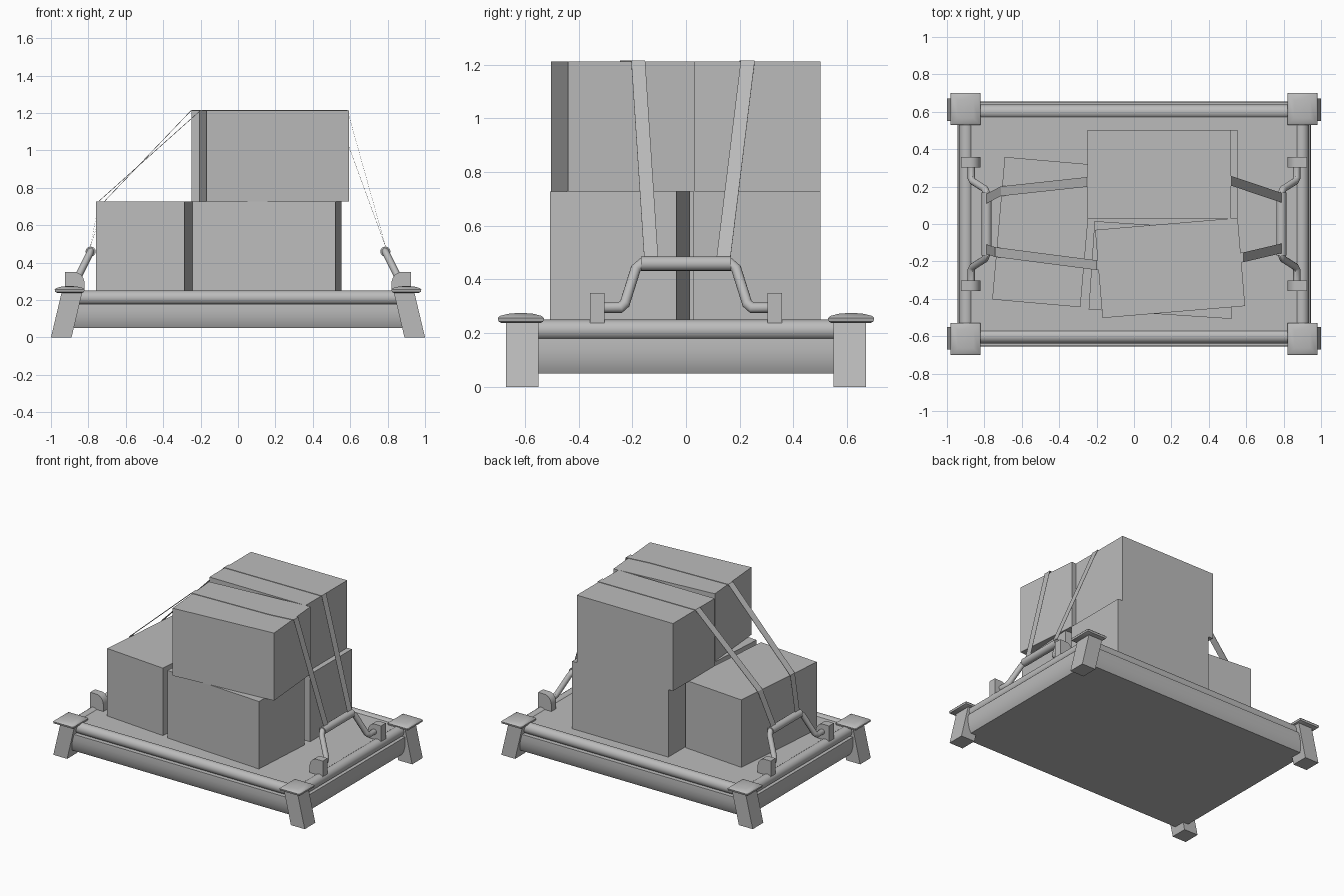
import bpy, bmesh, math
from mathutils import Vector, Matrix

cube = bpy.data.objects.get("Cube")
if cube:
    bpy.data.objects.remove(cube)

GREY = (0.5, 0.5, 0.5, 1)
mat = bpy.data.materials.new("plain grey")
mat.use_nodes = True
mat.diffuse_color = GREY
mat.node_tree.nodes["Principled BSDF"].inputs["Base Color"].default_value = GREY


def add(name, bm, smooth=False):
    """Turn a bmesh into a named, coloured object."""
    bmesh.ops.recalc_face_normals(bm, faces=bm.faces)
    mesh = bpy.data.meshes.new(name)
    bm.to_mesh(mesh)
    bm.free()
    mesh.materials.append(mat)
    ob = bpy.data.objects.new(name, mesh)
    bpy.context.collection.objects.link(ob)
    if smooth:
        bpy.ops.object.select_all(action="DESELECT")
        ob.select_set(True)
        bpy.context.view_layer.objects.active = ob
        bpy.ops.object.shade_smooth_by_angle(angle=math.radians(40))
    return ob


def box(name, centre, size, turn=0):
    bm = bmesh.new()
    bmesh.ops.create_cube(bm, size=1, matrix=Matrix.Translation(centre)
                          @ Matrix.Rotation(math.radians(turn), 4, "Z")
                          @ Matrix.Diagonal((*size, 1)))
    return add(name, bm)


def loft(name, rings, smooth=False):
    """Skin a stack of closed rings and cap both ends."""
    bm = bmesh.new()
    loops = [[bm.verts.new(p) for p in ring] for ring in rings]
    n = len(loops[0])
    for a, b in zip(loops, loops[1:]):
        for i in range(n):
            j = (i + 1) % n
            bm.faces.new((a[i], a[j], b[j], b[i]))
    bm.faces.new(loops[0])
    bm.faces.new(loops[-1])
    return add(name, bm, smooth)


def rect(cx, cy, hx, hy, z):
    return [(cx + sx * hx, cy + sy * hy, z)
            for sx, sy in ((-1, -1), (1, -1), (1, 1), (-1, 1))]


def tube(name, points, radius, sides=16):
    """Round bar through points, mitred at the bends."""
    pts = [Vector(p) for p in points]
    dirs = [(b - a).normalized() for a, b in zip(pts, pts[1:])]
    u = dirs[0].orthogonal().normalized()
    v = dirs[0].cross(u)
    ring = [pts[0] + radius * (math.cos(t) * u + math.sin(t) * v)
            for t in (2 * math.pi * i / sides for i in range(sides))]
    rings = [ring]
    for i, d in enumerate(dirs):
        nxt = dirs[i + 1] if i + 1 < len(dirs) else d
        normal = (d + nxt).normalized()
        ring = [p + d * ((pts[i + 1] - p).dot(normal) / d.dot(normal)) for p in ring]
        rings.append(ring)
    return loft(name, rings, True)


# Platform: bulged side skirt and the flat deck inside the rails
skirt = [(0.05, 0.63), (0.075, 0.643), (0.105, 0.651), (0.14, 0.655), (0.18, 0.652)]
loft("skirt", [rect(0, 0, y + 0.29, y, z) for z, y in skirt], True)
box("deck", (0, 0, 0.205), (1.79, 1.2, 0.07))

# Round rails around the deck
for s, side in ((-1, "front"), (1, "back")):
    tube(side + "_rail", [(-0.9, s * 0.6, 0.212), (0.9, s * 0.6, 0.212)], 0.039)
for s, side in ((-1, "right"), (1, "left")):
    tube(side + "_rail", [(s * 0.897, -0.6, 0.212), (s * 0.897, 0.6, 0.212)], 0.038)

# Splayed corner legs with domed caps
cap = [(0.238, 0.07), (0.243, 0.08), (0.256, 0.083), (0.264, 0.075), (0.272, 0.045), (0.275, 0.01)]
for sx, side in ((-1, "right"), (1, "left")):
    for sy, end in ((-1, "front"), (1, "back")):
        name = end + "_" + side
        loft(name + "_leg", [rect(sx * 0.945, sy * 0.61, 0.055, 0.06, 0),
                             rect(sx * 0.887, sy * 0.61, 0.055, 0.06, 0.245)])
        loft(name + "_cap", [rect(sx * 0.9, sy * 0.615, h - 0.003, h + 0.003, z)
                             for z, h in cap], True)

# Folding handles with their brackets
for s, side in ((-1, "right"), (1, "left")):
    half = [(0.87, 0.32, 0.295), (0.87, 0.245, 0.295), (0.862, 0.228, 0.31),
            (0.797, 0.187, 0.44), (0.788, 0.165, 0.459)]
    path = [(s * x, y, z) for x, y, z in half]
    tube(side + "_handle", path + [(x, -y, z) for x, y, z in reversed(path)], 0.019)
    tube(side + "_grip", [(s * 0.788, -0.168, 0.459), (s * 0.788, 0.168, 0.459)], 0.027)
    arc = [(0.875 - 0.055 * math.sin(t), 0.285 + 0.065 * math.cos(t))
           for t in (math.pi / 2 * i / 6 for i in range(7))]
    outline = [(0.925, 0.235), (0.925, 0.35)] + arc + [(0.82, 0.235)]
    for e, end in ((-1, "front"), (1, "back")):
        loft(f"{side}_{end}_bracket", [[(s * x, e * y, z) for x, z in outline]
                                       for y in (0.303, 0.358)], True)

# Stacked cartons, all the same size
LOW, HIGH, TALL = 0.485, 0.97, 0.485
for name, x, y, z, turn in (
        ("side_carton", -0.489, -0.043, LOW, 85),
        ("lower_front_carton", 0.155, -0.246, LOW, -3.8),
        ("lower_back_carton", 0.172, 0.265, LOW, 0),
        ("upper_front_carton", 0.193, -0.235, HIGH, 4.8),
        ("upper_back_carton", 0.135, 0.265, HIGH, 0)):
    box(name, (x, y, z), (0.765, 0.473, TALL), turn)

# Thin straps from grip to grip over the load
straps = {
    "back_strap": [(-0.79, 0.135, 0.485), (-0.712, 0.175, 0.732), (-0.25, 0.225, 1.216),
                   (0.522, 0.23, 1.216), (0.79, 0.14, 0.485)],
    "front_strap": [(-0.79, -0.135, 0.485), (-0.742, -0.15, 0.732), (-0.2, -0.22, 1.216),
                    (0.41, -0.2, 1.216), (0.585, -0.178, 1.216), (0.79, -0.13, 0.485)]}
for name, path in straps.items():
    loft(name, [[(x, y - 0.026, z), (x, y + 0.026, z),
                 (x, y + 0.026, z - 0.004), (x, y - 0.026, z - 0.004)] for x, y, z in path])
